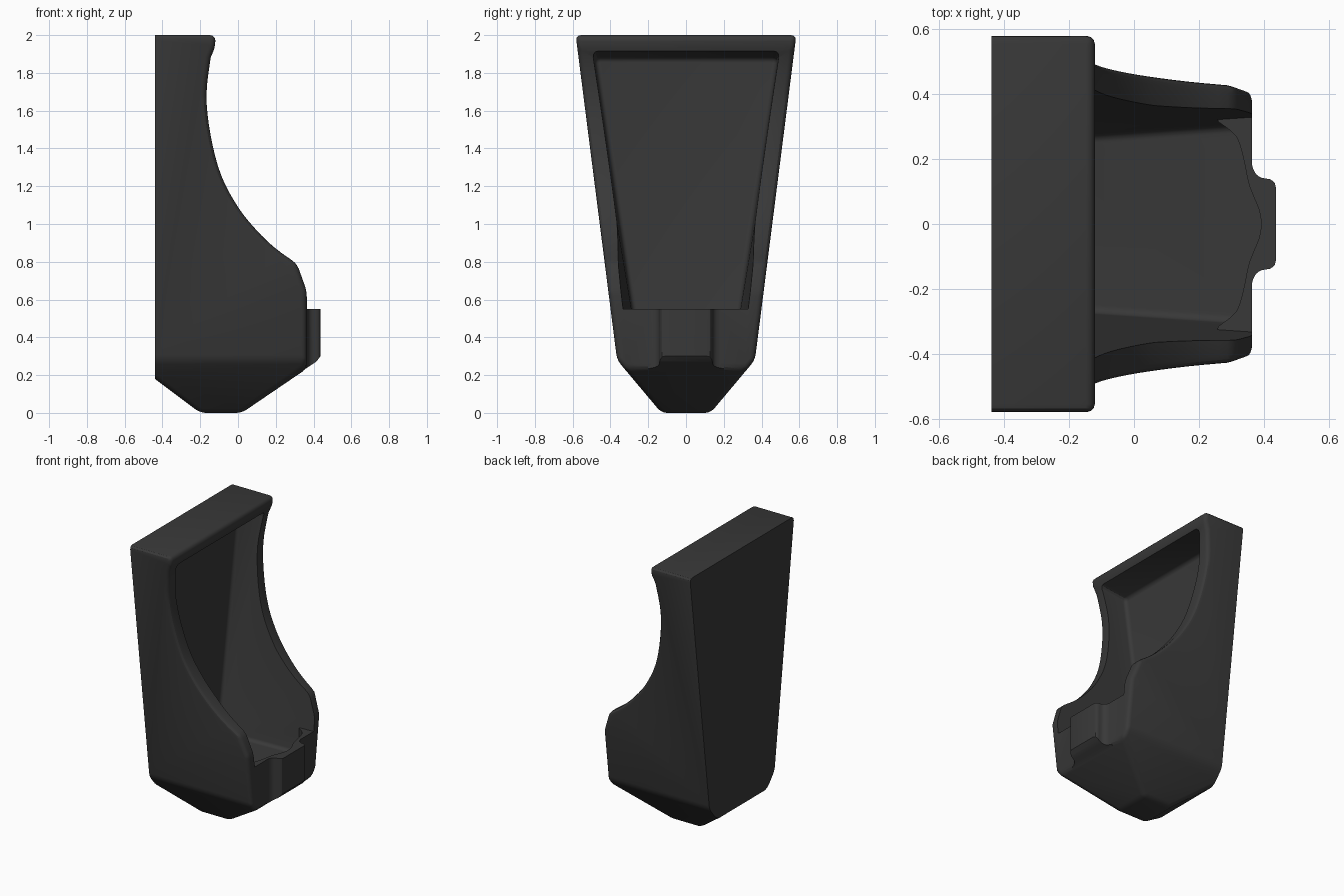
import bpy, bmesh, math
from mathutils import Vector

if "Cube" in bpy.data.objects:
    bpy.data.objects.remove(bpy.data.objects["Cube"])


def prism(name, pts, axis, lo, hi):
    """Extrude a 2D outline along an axis (0=x: y,z  1=y: x,z  2=z: x,y)."""
    bm = bmesh.new()
    def co(p, d):
        c = list(p)
        c.insert(axis, d)
        return c
    a = [bm.verts.new(co(p, lo)) for p in pts]
    b = [bm.verts.new(co(p, hi)) for p in pts]
    return skin(bm, name, a, b)


def skin(bm, name, a, b):
    """Close two matching rings into a solid object."""
    bm.faces.new(a)
    bm.faces.new(b[::-1])
    n = len(a)
    for i in range(n):
        bm.faces.new((a[i], b[i], b[(i + 1) % n], a[(i + 1) % n]))
    bmesh.ops.recalc_face_normals(bm, faces=bm.faces[:])
    me = bpy.data.meshes.new(name)
    bm.to_mesh(me)
    bm.free()
    ob = bpy.data.objects.new(name, me)
    bpy.context.collection.objects.link(ob)
    return ob


def boolean(ob, other, op):
    m = ob.modifiers.new("bool", 'BOOLEAN')
    m.operation, m.object, m.solver = op, other, 'EXACT'
    bpy.context.view_layer.objects.active = ob
    bpy.ops.object.modifier_apply(modifier=m.name)
    bpy.data.objects.remove(other)


def bevel(ob, width, segs, keep):
    """Round the sharp edges that pass the keep(vertex_a, vertex_b) test."""
    bm = bmesh.new()
    bm.from_mesh(ob.data)
    bmesh.ops.remove_doubles(bm, verts=bm.verts[:], dist=1e-4)
    bmesh.ops.dissolve_limit(bm, angle_limit=0.01, verts=bm.verts[:], edges=bm.edges[:])
    es = [e for e in bm.edges if len(e.link_faces) == 2
          and e.calc_face_angle(0) > math.radians(18)
          and keep(e.verts[0].co, e.verts[1].co)]
    bmesh.ops.bevel(bm, geom=es, offset=width, offset_type='OFFSET', segments=segs,
                    profile=0.5, affect='EDGES', clamp_overlap=True)
    bm.to_mesh(ob.data)
    bm.free()


def spline(pts, steps):
    """Smooth curve through the points."""
    out = []
    p = [Vector(q) for q in [pts[0]] + pts + [pts[-1]]]
    for i in range(1, len(p) - 2):
        a, b, c, d = p[i - 1:i + 3]
        for k in range(steps):
            t = k / steps
            out.append(tuple(0.5 * (2 * b + (c - a) * t + (2 * a - 5 * b + 4 * c - d) * t * t
                                    + (3 * b - a - 3 * c + d) * t ** 3)))
    return out + [pts[-1]]


# Body: side profile intersected with the tapering front outline
sweep = spline([(-0.145, 1.88), (-0.167, 1.68), (-0.145, 1.47), (-0.09, 1.26),
                (0, 1.09), (0.1, 0.965), (0.2, 0.87), (0.312, 0.79)], 4)
side = ([(-0.44, 2), (-0.12, 2), (-0.12, 1.94)] + sweep +
        [(0.364, 0.645), (0.364, 0.234), (0.02, 0), (-0.2, 0), (-0.44, 0.18)])
body = prism("basin_body", side, 1, -1, 1)
half = [(0.13, 0), (0.365, 0.28), (0.584, 2)]
outline = half + [(-y, z) for y, z in reversed(half)]
boolean(body, prism("outline", outline, 0, -1, 1), 'INTERSECT')
bevel(body, 0.028, 3, lambda a, b: not (a.x < -0.43 and b.x < -0.43)
      and not (a.z > 1.99 and b.z > 1.99 and max(a.x, b.x) < -0.13))

# Front tab: plan outline flaring into the body, cut along the underside slope
plan = [(0.438, 0.11)] + spline([(0.434, 0.127), (0.42, 0.138), (0.395, 0.142),
                                 (0.378, 0.152), (0.367, 0.172), (0.36, 0.2)], 2) + [(0.3, 0.2)]
tab = prism("front_tab", plan + [(x, -y) for x, y in reversed(plan)], 2, 0, 0.6)
slope = [(0.2, 0.7), (0.5, 0.7), (0.5, 0.38), (0.415, 0.272), (0.2, 0.126)]
boolean(tab, prism("slope", slope, 1, -0.5, 0.5), 'INTERSECT')
boolean(body, tab, 'UNION')

# Hollow: tapered block narrowing towards the back and bottom
bm = bmesh.new()
rings = []
for x, yb, zb, yt, zt in ((-0.335, 0.26, 0.385, 0.485, 1.88), (0.7, 0.33, 0.37, 0.54, 2.06)):
    rings.append([bm.verts.new((x, y, z)) for y, z in
                  ((-yb, zb), (yb, zb), (yt, zt), (-yt, zt))])
hollow = skin(bm, "hollow_cutter", *rings)
bevel(hollow, 0.03, 3, lambda a, b: min(a.z, b.z) > 1.8 and abs(a.x - b.x) > 0.5)
bevel(hollow, 0.095, 6, lambda a, b: min(a.x, b.x) < 0 and min(a.z, b.z) < 1.8
      or max(a.x, b.x) < 0)

# Front lip left standing, its inner face bulging into the tab
lip_half = spline([(0.393, 0.0), (0.385, 0.045), (0.355, 0.12), (0.338, 0.2),
                   (0.315, 0.27), (0.26, 0.315)], 3) + [(0.22, 0.45)]
lip = [(x, -y) for x, y in reversed(lip_half[1:])] + lip_half + [(0.9, 0.45), (0.9, -0.45)]
boolean(hollow, prism("lip_cutter", lip, 2, 0.1, 0.55), 'DIFFERENCE')
boolean(body, hollow, 'DIFFERENCE')

# Dark finish and smooth shading
mat = bpy.data.materials.new("dark_grey")
mat.diffuse_color = (0.04, 0.04, 0.04, 1)
mat.use_nodes = True
mat.node_tree.nodes["Principled BSDF"].inputs["Base Color"].default_value = mat.diffuse_color
body.data.materials.clear()
body.data.materials.append(mat)
for p in body.data.polygons:
    p.material_index = 0
bpy.ops.object.select_all(action='DESELECT')
body.select_set(True)
bpy.context.view_layer.objects.active = body
bpy.ops.object.shade_smooth_by_angle(angle=math.radians(30))
